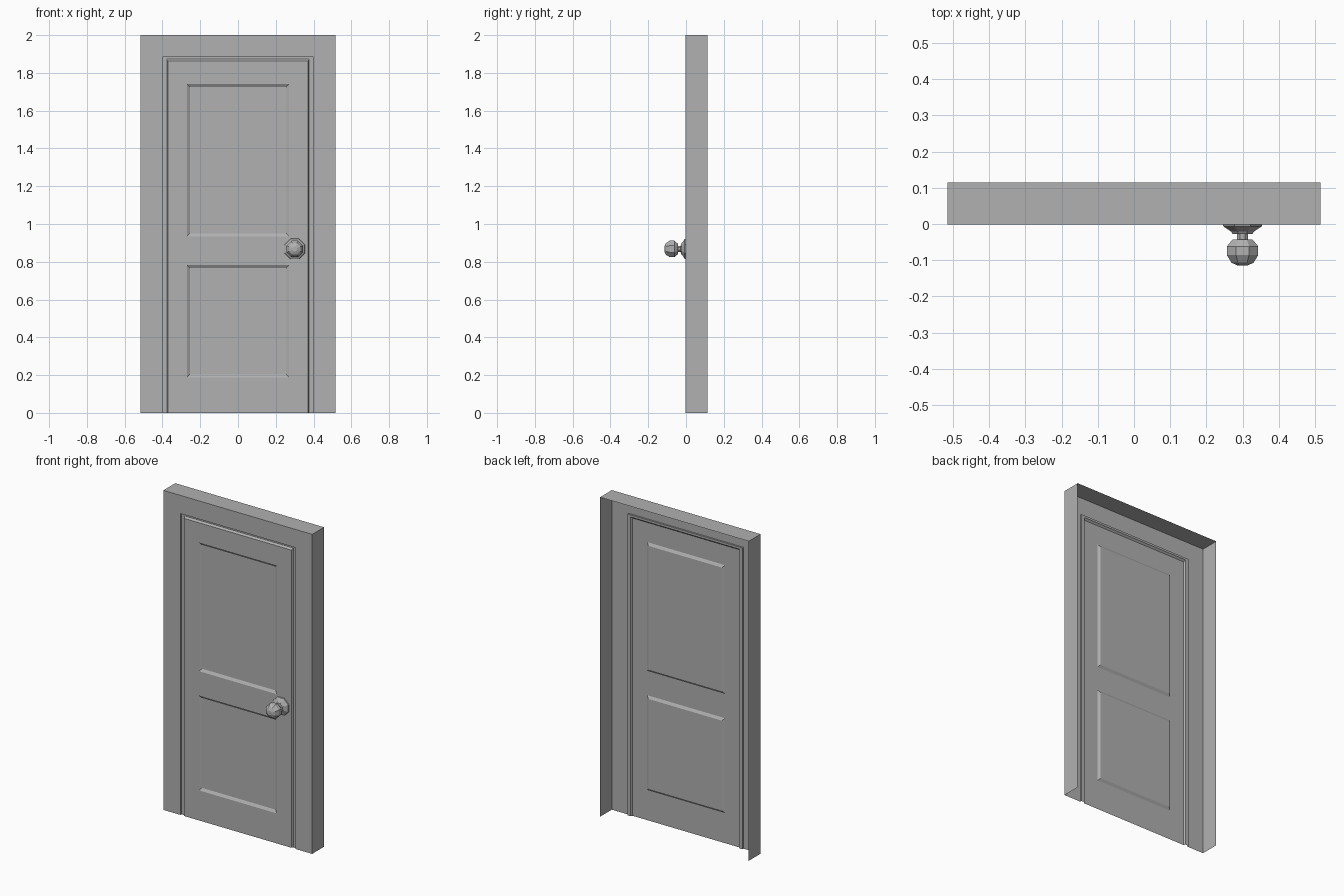
import bpy, bmesh, math
from mathutils import Vector

if "Cube" in bpy.data.objects:
    bpy.data.objects.remove(bpy.data.objects["Cube"])

FRONT, BACK = -0.002, 0.115

# Dark grey paint shared by every part
paint = bpy.data.materials.new("grey_paint")
paint.diffuse_color = (0.44, 0.44, 0.44, 1)
paint.use_nodes = True
paint.node_tree.nodes["Principled BSDF"].inputs["Base Color"].default_value = paint.diffuse_color


def finish(bm, name):
    bmesh.ops.remove_doubles(bm, verts=bm.verts, dist=1e-5)
    me = bpy.data.meshes.new(name)
    bm.to_mesh(me)
    bm.free()
    me.materials.append(paint)
    ob = bpy.data.objects.new(name, me)
    bpy.context.collection.objects.link(ob)
    return ob


def arch(name, profile):
    """Sweep a (half width, height, y) profile round an arch open at the floor."""
    bm = bmesh.new()
    rows = [[bm.verts.new(p) for p in ((-x, y, 0), (-x, y, z), (x, y, z), (x, y, 0))]
            for x, z, y in profile]
    for a, b in zip(rows, rows[1:]):
        for i in range(3):
            bm.faces.new((a[i], a[i + 1], b[i + 1], b[i]))
    bm.normal_update()
    # make the front-facing strips face -y
    if sum(f.normal.y * f.calc_area() for f in bm.faces) > 0:
        bmesh.ops.reverse_faces(bm, faces=bm.faces)
    return finish(bm, name)


# Open-backed frame: side/top return and front casing
arch("door_frame", [(0.515, 2.0, BACK), (0.515, 2.0, FRONT), (0.398, 1.886, FRONT)])

# Recessed gap round the door, rising again on the door's chamfered edge
arch("door_gap", [(0.398, 1.886, FRONT), (0.398, 1.886, 0.009),
                  (0.377, 1.873, 0.009), (0.371, 1.863, FRONT)])

# Door leaf: a 3 x 5 grid whose two middle cells are sunk as shallow panels
bm = bmesh.new()
xs = (-0.371, -0.27, 0.27, 0.371)
zs = (0, 0.188, 0.782, 0.934, 1.74, 1.863)
grid = [[bm.verts.new((x, FRONT, z)) for x in xs] for z in zs]
panels = []
for j in range(5):
    for i in range(3):
        f = bm.faces.new((grid[j][i], grid[j][i + 1], grid[j + 1][i + 1], grid[j + 1][i]))
        if i == 1 and j in (1, 3):
            panels.append(f)
bm.normal_update()
bmesh.ops.inset_individual(bm, faces=panels, thickness=0.022)
for v in {v for f in panels for v in f.verts}:
    v.co.y = FRONT + 0.010
finish(bm, "door_leaf")


def turned(name, centre, profile, sides=8):
    """Turn a (radius, y) profile about a y axis with flat facets."""
    bm = bmesh.new()
    rings = []
    for r, y in profile:
        angles = [2 * math.pi * (k + 0.5) / sides for k in range(sides)]
        rings.append([bm.verts.new(Vector((r * math.cos(a), y, r * math.sin(a))) + centre)
                      for a in angles])
    for a, b in zip(rings, rings[1:]):
        for k in range(sides):
            n = (k + 1) % sides
            bm.faces.new((a[k], a[n], b[n], b[k]))
    bm.faces.new(rings[-1])
    bm.normal_update()
    # the front cap must face -y
    bmesh.ops.recalc_face_normals(bm, faces=bm.faces)
    return finish(bm, name)


# Handle: back plate, neck and faceted ball in one turned profile
turned("door_knob", Vector((0.3, 0, 0.868)),
       [(0.059, FRONT), (0.057, -0.007), (0.034, -0.021), (0.030, -0.027),
        (0.017, -0.028), (0.017, -0.043), (0.030, -0.043), (0.047, -0.062),
        (0.047, -0.086), (0.033, -0.107), (0.014, -0.115)])
